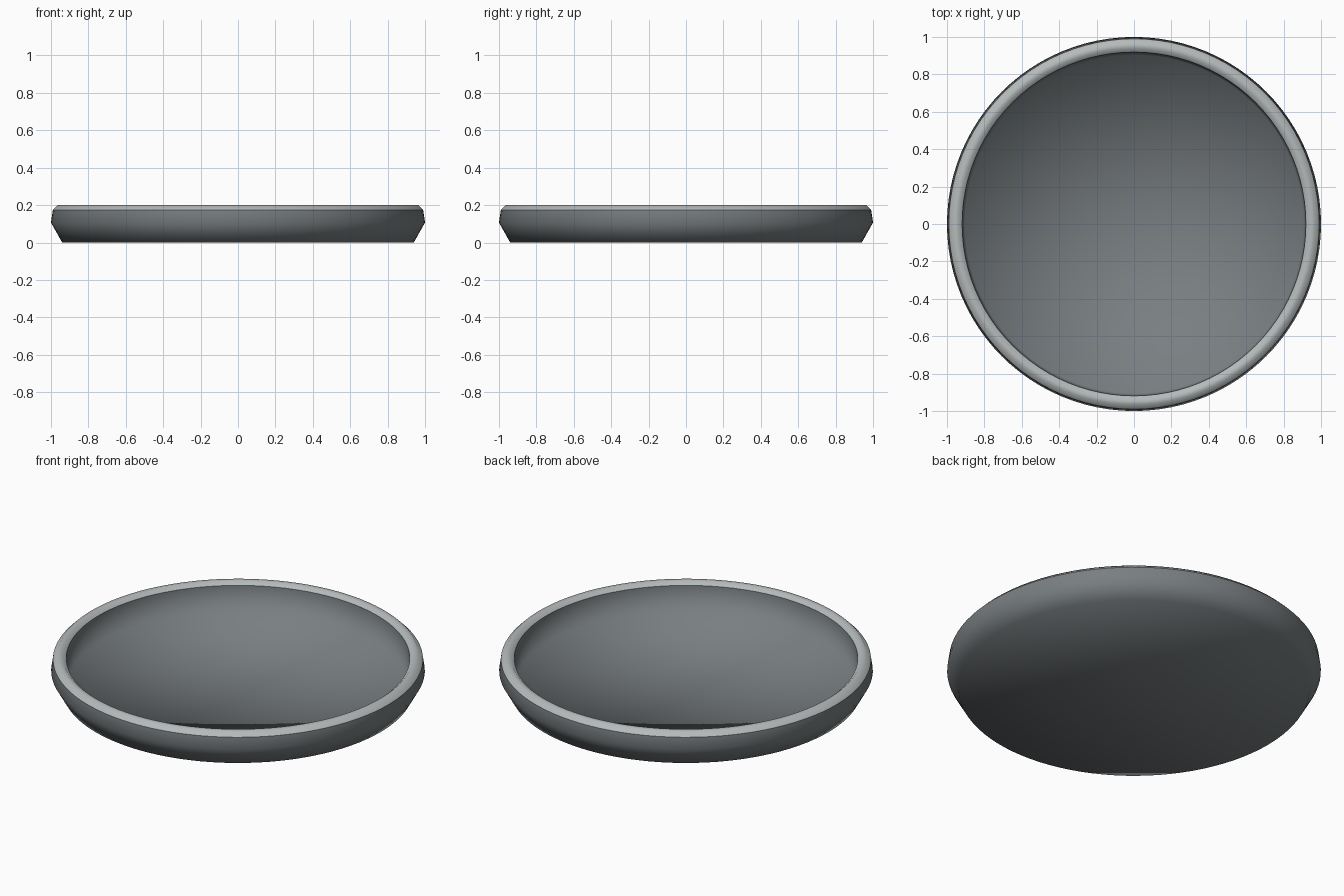
import bpy, bmesh, math

if "Cube" in bpy.data.objects:
    bpy.data.objects.remove(bpy.data.objects["Cube"])

SEGMENTS = 96


def material(name, rgb):
    mat = bpy.data.materials.new(name)
    mat.diffuse_color = (*rgb, 1.0)
    mat.use_nodes = True
    mat.node_tree.nodes["Principled BSDF"].inputs["Base Color"].default_value = mat.diffuse_color
    return mat


def lathe(name, profile, mat, cap=None):
    """Revolve (radius, height) points around z; cap fans one profile end to the axis."""
    bm = bmesh.new()
    rings = []
    for r, z in profile:
        rings.append([bm.verts.new((r * math.cos(2 * math.pi * i / SEGMENTS),
                                    r * math.sin(2 * math.pi * i / SEGMENTS), z))
                      for i in range(SEGMENTS)])
    for a, b in zip(rings, rings[1:]):
        for i in range(SEGMENTS):
            j = (i + 1) % SEGMENTS
            bm.faces.new((a[i], a[j], b[j], b[i]))
    if cap:
        ring = rings[0][::-1] if cap == "start" else rings[-1]
        centre = bm.verts.new((0, 0, ring[0].co.z))
        for i in range(SEGMENTS):
            bm.faces.new((ring[i], ring[(i + 1) % SEGMENTS], centre))
    for f in bm.faces:
        f.smooth = True
    mesh = bpy.data.meshes.new(name)
    bm.to_mesh(mesh)
    bm.free()
    mesh.materials.append(mat)
    obj = bpy.data.objects.new(name, mesh)
    bpy.context.collection.objects.link(obj)
    return obj


dark = material("dark_grey", (0.19, 0.21, 0.22))
light = material("light_grey", (0.46, 0.49, 0.49))

# Flared outer wall with flat underside
lathe("dish_body", [(0.94, 0.0), (1.0, 0.107), (0.99, 0.175)], dark, cap="start")

# Rounded rim on top of the wall
lathe("dish_rim", [(0.99, 0.175), (0.965, 0.2), (0.94, 0.2), (0.919, 0.182)], light)

# Steep inner wall running softly into the flat floor
lathe("dish_interior", [(0.919, 0.182), (0.905, 0.035)], dark, cap="end")
